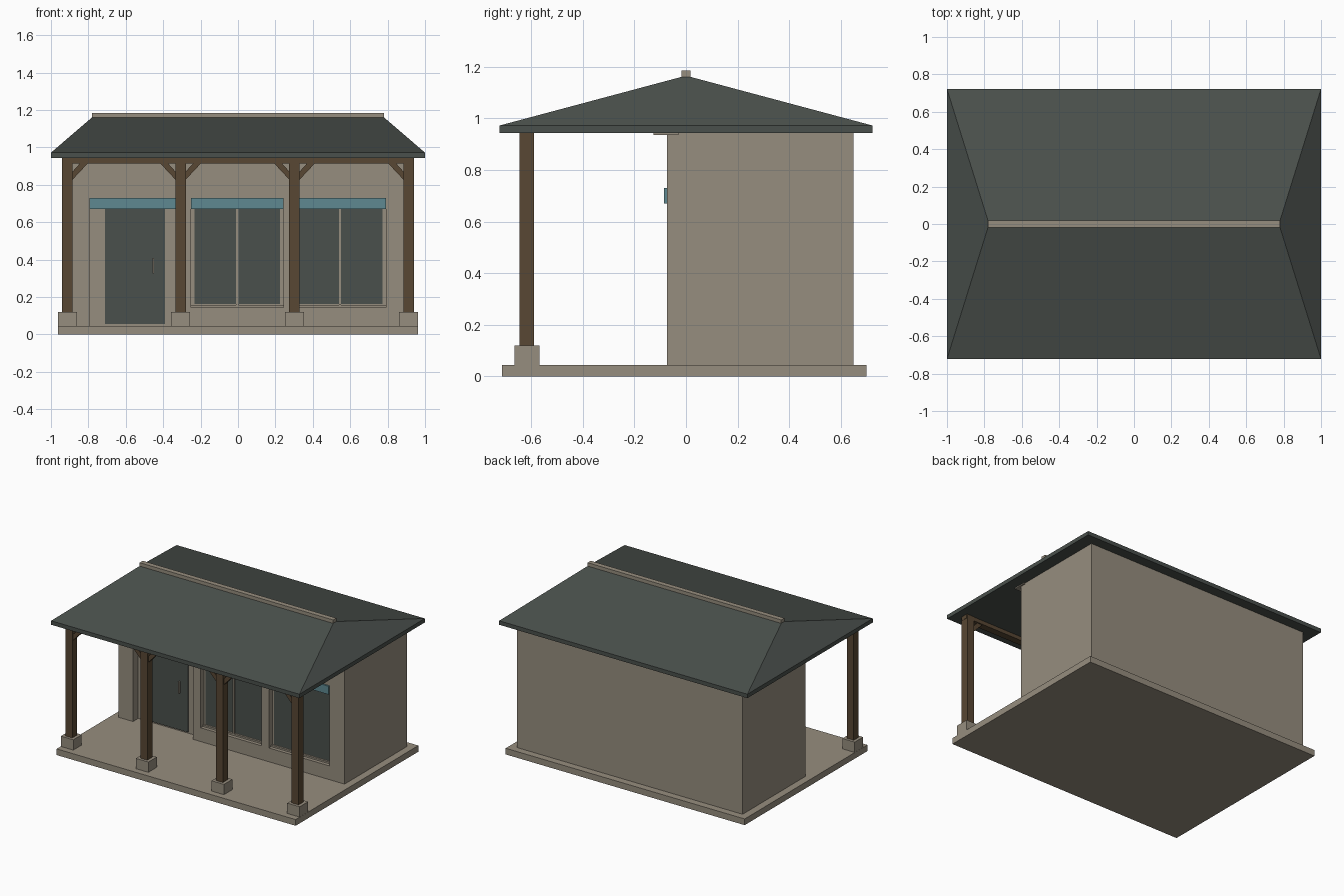
import bpy, bmesh

if "Cube" in bpy.data.objects:
    bpy.data.objects.remove(bpy.data.objects["Cube"])


def material(name, srgb):
    lin = [((c / 255 + 0.055) / 1.055) ** 2.4 for c in srgb]
    m = bpy.data.materials.new(name)
    m.diffuse_color = (*lin, 1)
    m.use_nodes = True
    m.node_tree.nodes["Principled BSDF"].inputs["Base Color"].default_value = m.diffuse_color
    return m


STONE = material("warm stone", (150, 141, 126))
DARK = material("dark slate", (74, 80, 76))
WOOD = material("brown timber", (88, 71, 51))
TEAL = material("teal panel", (94, 137, 145))


def mesh_object(name, verts, faces, mat):
    bm = bmesh.new()
    vs = [bm.verts.new(v) for v in verts]
    for f in faces:
        bm.faces.new([vs[i] for i in f])
    bmesh.ops.recalc_face_normals(bm, faces=bm.faces)
    me = bpy.data.meshes.new(name)
    bm.to_mesh(me)
    bm.free()
    me.materials.append(mat)
    ob = bpy.data.objects.new(name, me)
    bpy.context.collection.objects.link(ob)
    return ob


def prism(name, profile, y0, y1, mat):
    """Extrude an (x, z) profile along y."""
    n = len(profile)
    verts = [(x, y, z) for y in (y0, y1) for x, z in profile]
    faces = [range(n), range(n, 2 * n)]
    faces += [(i, (i + 1) % n, (i + 1) % n + n, i + n) for i in range(n)]
    return mesh_object(name, verts, faces, mat)


def box(name, x0, x1, y0, y1, z0, z1, mat):
    return prism(name, [(x0, z0), (x1, z0), (x1, z1), (x0, z1)], y0, y1, mat)


FLOOR, EAVE, WALL_Y = 0.045, 0.943, -0.073

# floor slab and house body
box("floor_slab", -0.963, 0.963, -0.712, 0.70, 0, FLOOR, STONE)
house = box("house_walls", -0.91, 0.91, WALL_Y, 0.648, FLOOR, EAVE, STONE)
box("wall_plate", -0.92, 0.92, -0.125, -0.03, 0.935, 0.95, STONE)

# openings cut into the front wall, each with a teal header panel
openings = [("door", -0.795, -0.31, 0.0, 0.06),
            ("left_window", -0.25, 0.242, 0.145, 0.04),
            ("right_window", 0.30, 0.79, 0.145, 0.04)]
for name, x0, x1, z0, depth in openings:
    cut = box(name + "_cutter", x0, x1, -0.2, WALL_Y + depth, z0, 0.70, STONE)
    cut.hide_render = True
    cut.hide_set(True)
    mod = house.modifiers.new(name, 'BOOLEAN')
    mod.operation = 'DIFFERENCE'
    mod.solver = 'EXACT'
    mod.object = cut
    box(name + "_header", x0, x1, -0.085, WALL_Y + depth + 0.01, 0.67, 0.73, TEAL)

# window panes: frame border with a slim mullion between two panes
for name, x0, x1, z0, depth in openings[1:]:
    back = WALL_Y + depth
    mid = (x0 + x1) / 2
    for side, a, b in (("left", x0 + 0.017, mid - 0.006), ("right", mid + 0.006, x1 - 0.017)):
        box(f"{name}_{side}_pane", a, b, back - 0.006, back + 0.003, z0 + 0.018, 0.68, DARK)
    box(name + "_mullion", mid - 0.006, mid + 0.006, back - 0.014, back + 0.003, z0 + 0.01, 0.68, STONE)
    box(name + "_sill", x0, x1, back - 0.014, back + 0.003, z0, z0 + 0.012, STONE)

# door leaf and handle
box("door_leaf", -0.71, -0.39, -0.021, -0.012, 0.055, 0.68, DARK)
box("door_handle", -0.458, -0.45, -0.038, -0.018, 0.325, 0.41, STONE)

# porch posts on plinths, with diagonal braces to the beam
posts = [-0.912, -0.307, 0.302, 0.912]
for i, x in enumerate(posts):
    box(f"post_{i}", x - 0.028, x + 0.028, -0.645, -0.588, 0.11, EAVE, WOOD)
    box(f"plinth_{i}", x - 0.05, x + 0.05, -0.665, -0.568, FLOOR, 0.12, STONE)
    for s in (-1, 1):
        if 0 <= i + s < len(posts):
            pts = [(0.025, 0.825), (0.112, 0.918), (0.07, 0.918), (0.025, 0.868)]
            prism(f"brace_{i}_{'right' if s > 0 else 'left'}",
                  [(x + s * a, z) for a, z in pts], -0.634, -0.599, WOOD)
box("porch_beam", -0.942, 0.942, -0.642, -0.591, 0.915, EAVE, WOOD)

# hipped roof with a fascia edge and ridge cap
corners = [(-1, -0.722), (1, -0.722), (1, 0.722), (-1, 0.722)]
verts = [(x, y, z) for z in (EAVE, 0.972) for x, y in corners]
verts += [(-0.775, 0, 1.165), (0.775, 0, 1.165)]
faces = [(0, 1, 2, 3)] + [(i, (i + 1) % 4, (i + 1) % 4 + 4, i + 4) for i in range(4)]
faces += [(4, 5, 9, 8), (5, 6, 9), (6, 7, 8, 9), (7, 4, 8)]
mesh_object("hip_roof", verts, faces, DARK)
box("ridge_cap", -0.78, 0.78, -0.018, 0.018, 1.155, 1.185, STONE)
